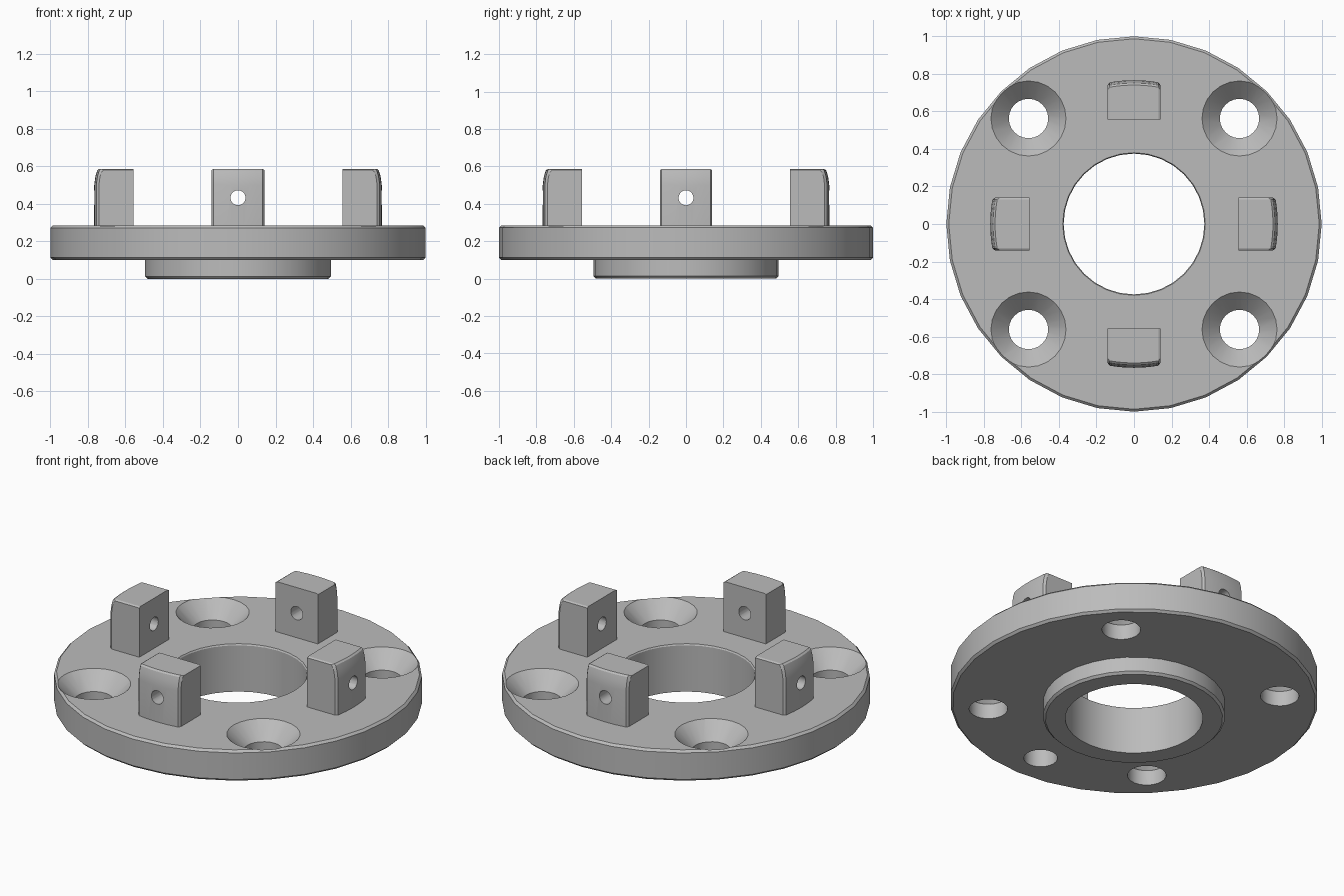
import bpy, bmesh, math
from mathutils import Matrix

if "Cube" in bpy.data.objects:
    bpy.data.objects.remove(bpy.data.objects["Cube"], do_unlink=True)

grey = bpy.data.materials.new("machined_grey")
grey.use_nodes = True
grey.diffuse_color = (0.5, 0.5, 0.5, 1)
grey.node_tree.nodes["Principled BSDF"].inputs["Base Color"].default_value = (0.5, 0.5, 0.5, 1)


def make_object(name, bm, matrix=Matrix()):
    bmesh.ops.recalc_face_normals(bm, faces=bm.faces)
    mesh = bpy.data.meshes.new(name)
    bm.to_mesh(mesh)
    bm.free()
    mesh.transform(matrix)
    mesh.materials.append(grey)
    obj = bpy.data.objects.new(name, mesh)
    bpy.context.collection.objects.link(obj)
    return obj


def loft(rings, closed):
    """Skin equal-length point rings; join the last to the first, or cap both ends."""
    bm = bmesh.new()
    rows = [[bm.verts.new(p) for p in ring] for ring in rings]
    pairs = list(zip(rows, rows[1:]))
    if closed:
        pairs.append((rows[-1], rows[0]))
    else:
        bm.faces.new(rows[0])
        bm.faces.new(rows[-1])
    for a, b in pairs:
        for i in range(len(a)):
            j = (i + 1) % len(a)
            bm.faces.new((a[i], a[j], b[j], b[i]))
    return bm


def lathe(profile, sides, closed=False):
    turns = [math.tau * i / sides for i in range(sides)]
    return loft([[(r * math.cos(t), r * math.sin(t), z) for t in turns]
                 for r, z in profile], closed)


def cut(target, cutter):
    mod = target.modifiers.new("cut", "BOOLEAN")
    mod.operation = "DIFFERENCE"
    mod.solver = "EXACT"
    mod.object = cutter
    cutter.hide_render = True
    bpy.context.view_layer.objects.active = target
    bpy.ops.object.modifier_apply(modifier=mod.name)
    bpy.data.objects.remove(cutter, do_unlink=True)


def shade(obj):
    bpy.ops.object.select_all(action="DESELECT")
    obj.select_set(True)
    bpy.context.view_layer.objects.active = obj
    bpy.ops.object.shade_smooth_by_angle(angle=math.radians(25))


# Flange disc with stepped boss and central bore
TOP, BASE, C = 0.285, 0.1, 0.013
flange = make_object("flange", lathe([
    (0.375, 0), (0.495 - C, 0), (0.495, C), (0.495, BASE), (1 - C, BASE), (1, BASE + C),
    (1, TOP - C), (1 - C, TOP), (0.38, TOP), (0.375, TOP - 0.008)], 32, closed=True))

# Countersunk screw holes on the diagonals
for k in range(4):
    place = Matrix.Rotation(math.radians(45 + 90 * k), 4, "Z") @ Matrix.Translation((0.795, 0, 0))
    cut(flange, make_object("screw_cutter", lathe([
        (0.105, 0.05), (0.105, 0.19), (0.2, TOP), (0.2, 0.35)], 24), place))

# Blind locating hole under the front
cut(flange, make_object("locating_cutter", lathe([(0.092, 0.05), (0.092, 0.22)], 24),
                        Matrix.Translation((0, -0.79, 0))))
shade(flange)


# Upright lugs: curved outer face, eased top and side edges, radial pin hole
def lug_section(y, ease):
    r = math.sqrt(0.766 ** 2 - y * y) - ease
    top = 0.586 - ease * 0.5
    return [(0.557, y, TOP - 0.02), (r, y, TOP - 0.02), (r, y, 0.5),
            (r - 0.006, y, 0.545), (r - 0.016, y, top - 0.008), (r - 0.026, y, top), (0.557, y, top)]


HALF = 0.14
steps = [(-HALF, 0.012)] + [((HALF - 0.01) * i / 4, 0) for i in range(-4, 5)] + [(HALF, 0.012)]
for k, name in enumerate(("left", "back", "right", "front")):
    turn = Matrix.Rotation(math.radians(90 * k), 4, "Z")
    lug = make_object(name + "_lug", loft([lug_section(y, e) for y, e in steps], False), turn)
    along = Matrix.Translation((0, 0, 0.432)) @ Matrix.Rotation(math.radians(90), 4, "Y")
    cut(lug, make_object("pin_cutter", lathe([(0.04, 0.5), (0.04, 0.82)], 20), turn @ along))
    shade(lug)
